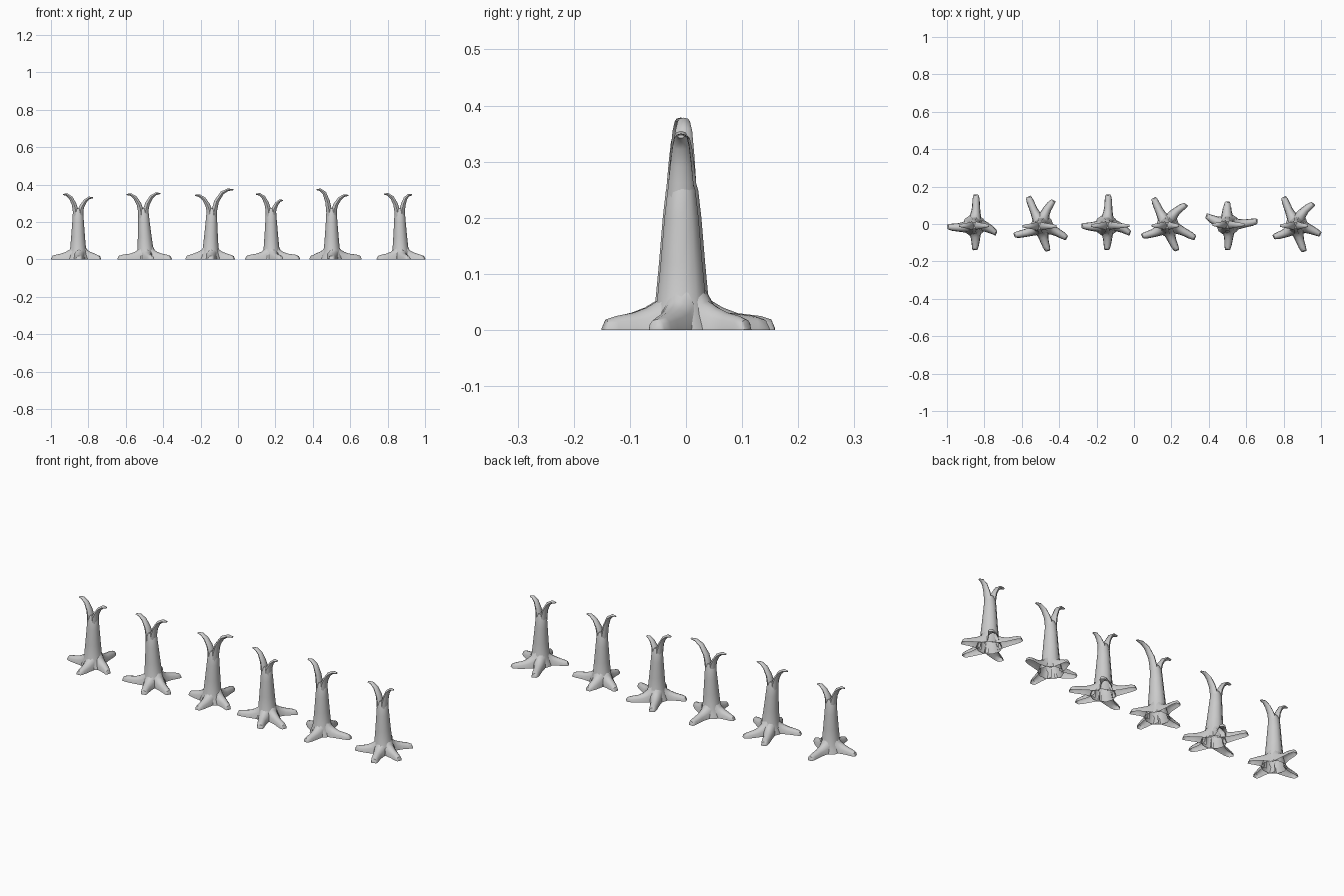
import bpy, bmesh
from math import pi, cos, sin
from mathutils import Vector

if "Cube" in bpy.data.objects:
    bpy.data.objects.remove(bpy.data.objects["Cube"])

# base centre, top x, branch tips (x, z), root tips (x, y, sideways bend)
TREES = [
    ((-0.855, -0.005), -0.855, [(-0.935, 0.35), (-0.775, 0.333)],
     [(-0.998, -0.015, .008), (-0.735, -0.05, .012), (-0.845, 0.158, -.005), (-0.85, -0.14, .005)]),
    ((-0.492, -0.008), -0.507, [(-0.595, 0.35), (-0.415, 0.355)],
     [(-0.565, 0.147, .005), (-0.43, 0.127, .012), (-0.642, -0.06, .01), (-0.46, -0.145, -.006), (-0.358, -0.075, .004)]),
    ((-0.148, -0.005), -0.14, [(-0.23, 0.345), (-0.025, 0.376)],
     [(-0.28, -0.01, .006), (-0.02, -0.05, .012), (-0.138, 0.158, -.005), (-0.145, -0.14, .005)]),
    ((0.18, -0.005), 0.176, [(0.095, 0.352), (0.24, 0.318)],
     [(0.105, 0.14, .005), (0.28, 0.105, .015), (0.042, -0.065, .01), (0.23, -0.143, -.006), (0.328, -0.075, .004)]),
    ((0.502, 0.0), 0.5, [(0.42, 0.376), (0.59, 0.345)],
     [(0.50, 0.12, .004), (0.66, 0.015, -.006), (0.50, -0.14, .005), (0.385, 0.045, .008)]),
    ((0.87, -0.005), 0.864, [(0.78, 0.352), (0.93, 0.348)],
     [(0.80, 0.145, .005), (0.96, 0.11, .015), (0.745, -0.07, .01), (0.91, -0.148, -.006), (0.998, -0.055, .004)]),
]


def loft(bm, rings, closed, cap):
    """Skin a list of point rings with quads."""
    vs = [[bm.verts.new(p) for p in r] for r in rings]
    n = len(vs[0])
    for a, b in zip(vs, vs[1:]):
        for i in range(n if closed else n - 1):
            j = (i + 1) % n
            bm.faces.new((a[i], a[j], b[j], b[i]))
    if cap:
        bm.faces.new(vs[-1])


def trunk(bm, base, top_x):
    bx, by = base
    rings = []
    for z, rx, ry in [(0, .062, .06), (.02, .054, .055), (.05, .043, .046), (.12, .037, .039),
                      (.2, .031, .032), (.25, .028, .026), (.272, .020, .018)]:
        cx = bx + (top_x - bx) * z / .27
        rings.append([Vector((cx + rx * cos(t), by - .003 + ry * sin(t), z))
                      for t in (2 * pi * i / 10 for i in range(10))])
    loft(bm, rings, True, True)


def root(bm, base, tip):
    # open-bottomed arch sections from the trunk to the root tip
    c = Vector((base[0], base[1], 0))
    d = Vector((tip[0], tip[1], 0)) - c
    length = d.length
    u = d / length
    side = Vector((-u.y, u.x, 0))
    rings = []
    for dist, w, h in [(.03, .034, .08), (.046, .031, .052), (.066, .026, .040), (.09, .022, .031),
                       (length - .025, .019, .025), (length - .006, .015, .019), (length, .011, .005)]:
        p = c + u * dist + side * tip[2] * sin(pi * dist / length)
        rings.append([p + side * (w * cos(t)) + Vector((0, 0, h * sin(t) ** .8 if 0 < k < 6 else 0))
                      for k, t in ((k, pi * k / 6) for k in range(7))])
    loft(bm, rings, False, True)


def branch(bm, top_x, y, tip):
    dx, tz = tip[0] - top_x, tip[1]
    s = 1 if dx > 0 else -1
    path = [Vector((top_x + s * .008, y, .22)), Vector((top_x + s * .014, y, .265)),
            Vector((top_x + s * .012 + dx * .12, y, .295 + (tz - .35) * .6)),
            Vector((top_x + dx * .48, y, tz - .021)),
            Vector((top_x + dx * .75, y, tz - .004)), Vector((tip[0], y, tz - .003))]
    sizes = [(.018, .025), (.015, .022), (.0125, .019), (.010, .015), (.007, .011), (.003, .006)]
    rings = []
    for i, (p, (r, ry)) in enumerate(zip(path, sizes)):
        t = (path[min(i + 1, 5)] - path[max(i - 1, 0)]).normalized()
        across = Vector((t.z, 0, -t.x))
        rings.append([p + across * (r * cos(a)) + Vector((0, ry * sin(a), 0))
                      for a in (2 * pi * k / 8 for k in range(8))])
    loft(bm, rings, True, True)


def finish(bm, name):
    bmesh.ops.recalc_face_normals(bm, faces=bm.faces[:])
    me = bpy.data.meshes.new(name)
    bm.to_mesh(me)
    bm.free()
    ob = bpy.data.objects.new(name, me)
    bpy.context.collection.objects.link(ob)
    bpy.ops.object.select_all(action='DESELECT')
    ob.select_set(True)
    bpy.context.view_layer.objects.active = ob
    bpy.ops.object.shade_smooth_by_angle(angle=pi / 4)


for n, (base, top_x, tips, roots) in enumerate(TREES, 1):
    # trunk
    bm = bmesh.new()
    trunk(bm, base, top_x)
    finish(bm, f"tree_{n}_trunk")
    # spreading roots
    bm = bmesh.new()
    for tip in roots:
        root(bm, base, tip)
    # outward normals on every open arch
    finish(bm, f"tree_{n}_roots")
    # forked branches
    bm = bmesh.new()
    for tip in tips:
        branch(bm, top_x, base[1] - .004, tip)
    finish(bm, f"tree_{n}_branches")
